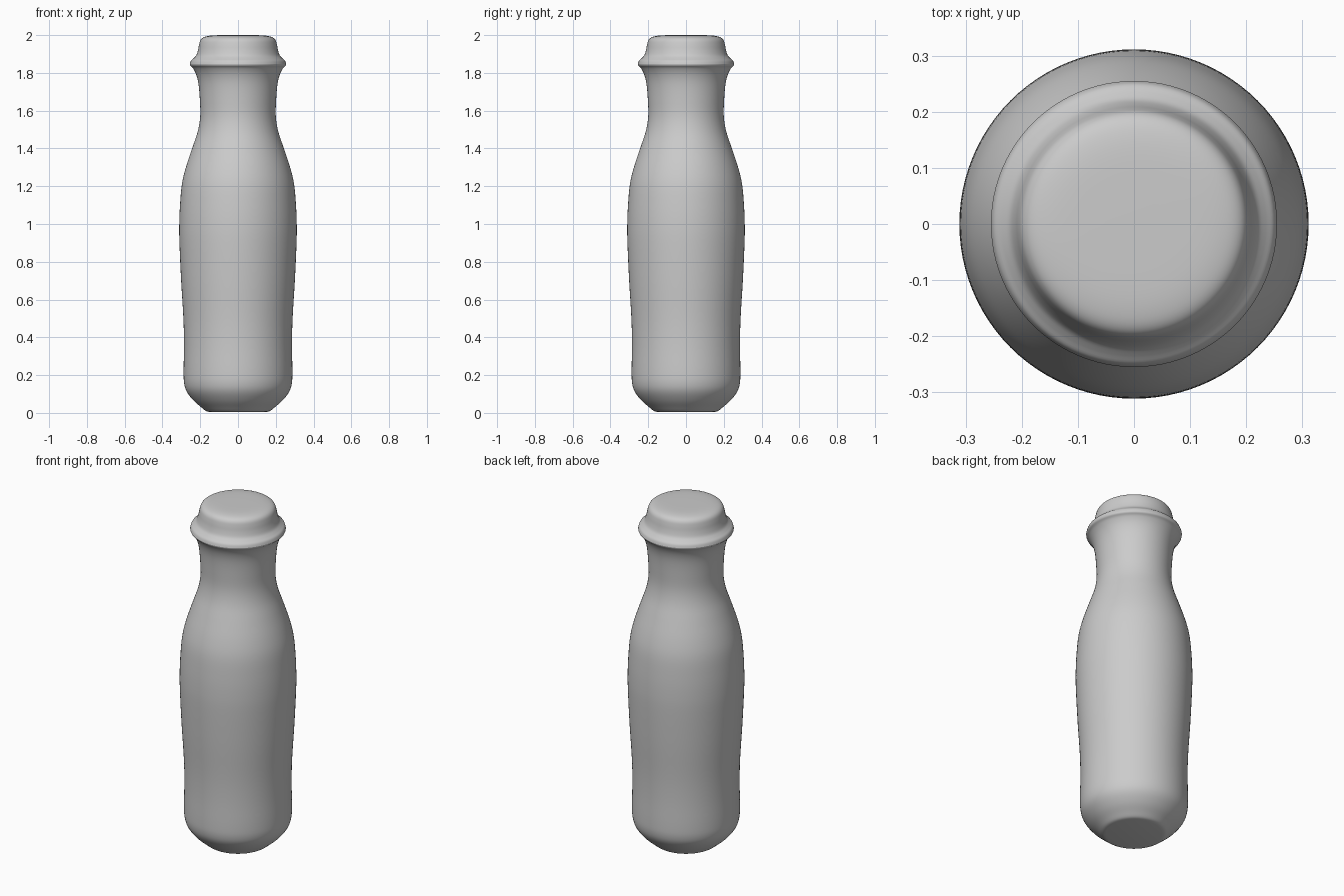
import bpy, bmesh, math

if "Cube" in bpy.data.objects:
    bpy.data.objects.remove(bpy.data.objects["Cube"])

SEGMENTS = 96


def smooth_profile(pts, steps=4):
    """Catmull-Rom curve through (radius, height) points."""
    out = []
    for i in range(len(pts) - 1):
        p0, p1 = pts[max(i - 1, 0)], pts[i]
        p2, p3 = pts[i + 1], pts[min(i + 2, len(pts) - 1)]
        for s in range(steps):
            t = s / steps
            out.append(tuple(
                0.5 * (2 * b + (c - a) * t + (2 * a - 5 * b + 4 * c - d) * t * t
                       + (3 * b - a - 3 * c + d) * t ** 3)
                for a, b, c, d in zip(p0, p1, p2, p3)))
    return out + [pts[-1]]


def lathe(name, profile, cap_bottom=False, cap_top=False):
    """Spin a profile around z, optionally closing its ends with flat discs."""
    bm = bmesh.new()
    rings = []
    for r, z in profile:
        rings.append([bm.verts.new((r * math.cos(a), r * math.sin(a), z))
                      for a in (2 * math.pi * k / SEGMENTS for k in range(SEGMENTS))])
    for low, high in zip(rings, rings[1:]):
        for k in range(SEGMENTS):
            n = (k + 1) % SEGMENTS
            bm.faces.new((low[k], low[n], high[n], high[k]))
    if cap_bottom:
        bm.faces.new(rings[0][::-1])
    if cap_top:
        bm.faces.new(rings[-1])
    mesh = bpy.data.meshes.new(name)
    bm.to_mesh(mesh)
    bm.free()
    obj = bpy.data.objects.new(name, mesh)
    bpy.context.collection.objects.link(obj)
    bpy.ops.object.select_all(action='DESELECT')
    obj.select_set(True)
    bpy.context.view_layer.objects.active = obj
    bpy.ops.object.shade_smooth_by_angle(angle=math.radians(40))
    return obj


# Bottle: rounded base, gently waisted body, sloping shoulder, flared neck
body = [(0.15, 0.005), (0.17, 0.01), (0.195, 0.03), (0.235, 0.065), (0.27, 0.11),
        (0.285, 0.155), (0.288, 0.22), (0.286, 0.36), (0.289, 0.5), (0.301, 0.7),
        (0.31, 0.9), (0.311, 1.0), (0.307, 1.1), (0.297, 1.21), (0.276, 1.3),
        (0.243, 1.4), (0.213, 1.49), (0.2, 1.57), (0.202, 1.66), (0.209, 1.74),
        (0.221, 1.79), (0.238, 1.824), (0.252, 1.838), (0.255, 1.847)]
lathe("bottle_body", smooth_profile(body), cap_bottom=True)

# Cap: flared rim rising into a rounded flat top
cap = [(0.255, 1.847), (0.249, 1.864), (0.235, 1.877), (0.221, 1.893), (0.212, 1.92),
       (0.206, 1.95), (0.199, 1.973), (0.185, 1.987), (0.16, 1.995), (0.12, 1.999),
       (0.05, 2.0)]
lathe("cap", smooth_profile(cap), cap_top=True)
